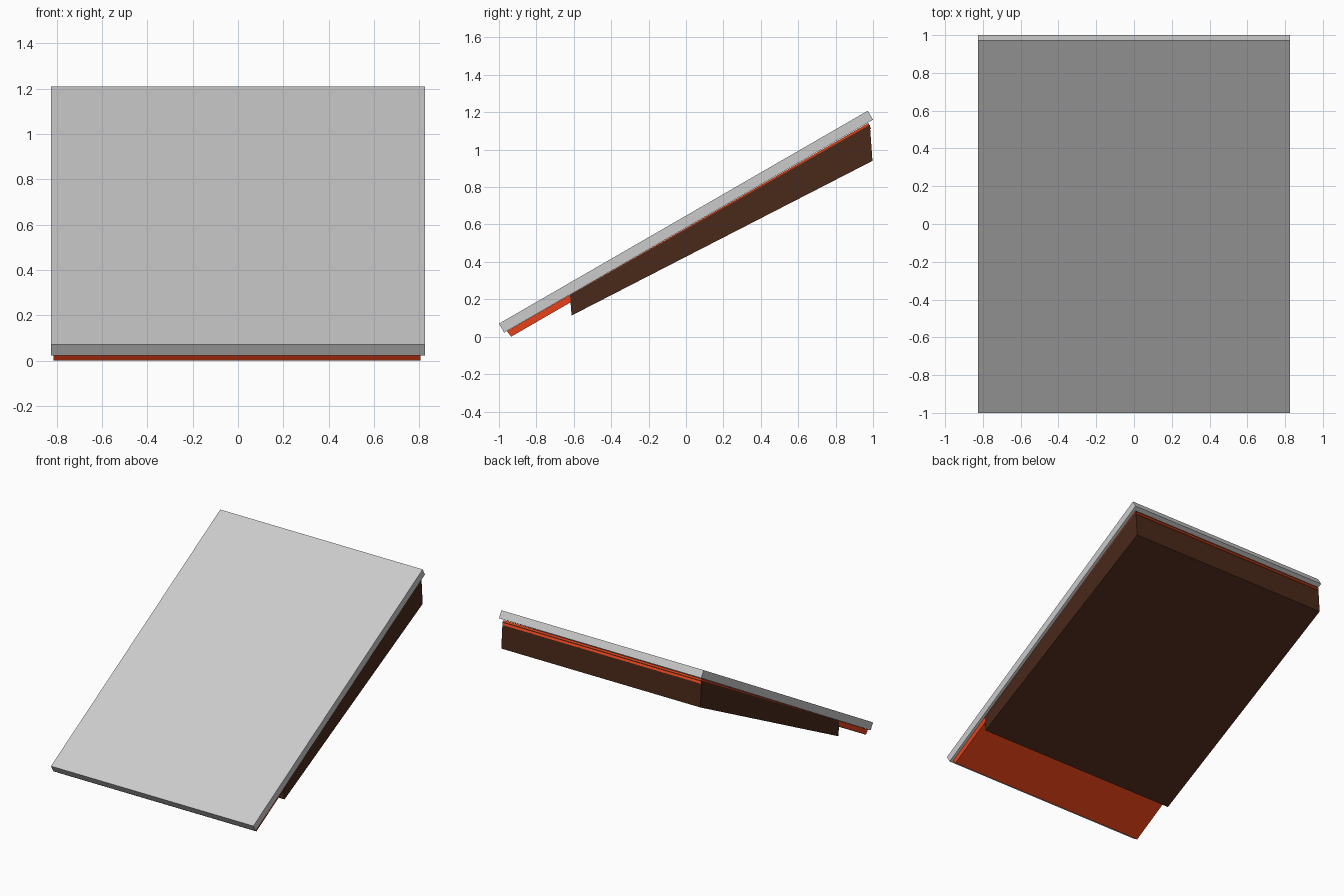
import bpy

if "Cube" in bpy.data.objects:
    bpy.data.objects.remove(bpy.data.objects["Cube"])


def material(name, rgb):
    m = bpy.data.materials.new(name)
    m.diffuse_color = (*rgb, 1)
    m.use_nodes = True
    m.node_tree.nodes["Principled BSDF"].inputs["Base Color"].default_value = m.diffuse_color
    return m


def prism(name, profile, x0, x1, mat=None):
    """Extrude a (y, z) side profile across the width."""
    n = len(profile)
    verts = [(x, y, z) for x in (x0, x1) for y, z in profile]
    faces = [tuple(range(n))[::-1], tuple(range(n, 2 * n))]
    faces += [(i, (i + 1) % n, n + (i + 1) % n, n + i) for i in range(n)]
    mesh = bpy.data.meshes.new(name)
    mesh.from_pydata(verts, [], faces)
    ob = bpy.data.objects.new(name, mesh)
    bpy.context.collection.objects.link(ob)
    if mat:
        mesh.materials.append(mat)
    # consistent outward normals
    bpy.context.view_layer.objects.active = ob
    ob.select_set(True)
    bpy.ops.object.mode_set(mode='EDIT')
    bpy.ops.mesh.select_all(action='SELECT')
    bpy.ops.mesh.normals_make_consistent(inside=False)
    bpy.ops.object.mode_set(mode='OBJECT')
    ob.select_set(False)
    return ob


red = material("rust_red", (0.8, 0.055, 0.01))
brown = material("dark_brown", (0.068, 0.022, 0.01))

# sloping top slab
prism("top_slab", [(-0.972, 0.022), (1.0, 1.16), (0.972, 1.208), (-1.0, 0.07)],
      -0.825, 0.825)

# thin red backing panel under the slab
prism("backing_panel", [(-0.935, 0.0), (0.99, 1.112), (0.975, 1.142), (-0.957, 0.03)],
      -0.813, 0.805, red)

# dark tapered box under the panel
prism("under_box", [(-0.612, 0.113), (0.997, 0.94), (0.983, 1.133), (-0.62, 0.222)],
      -0.815, 0.808, brown)
